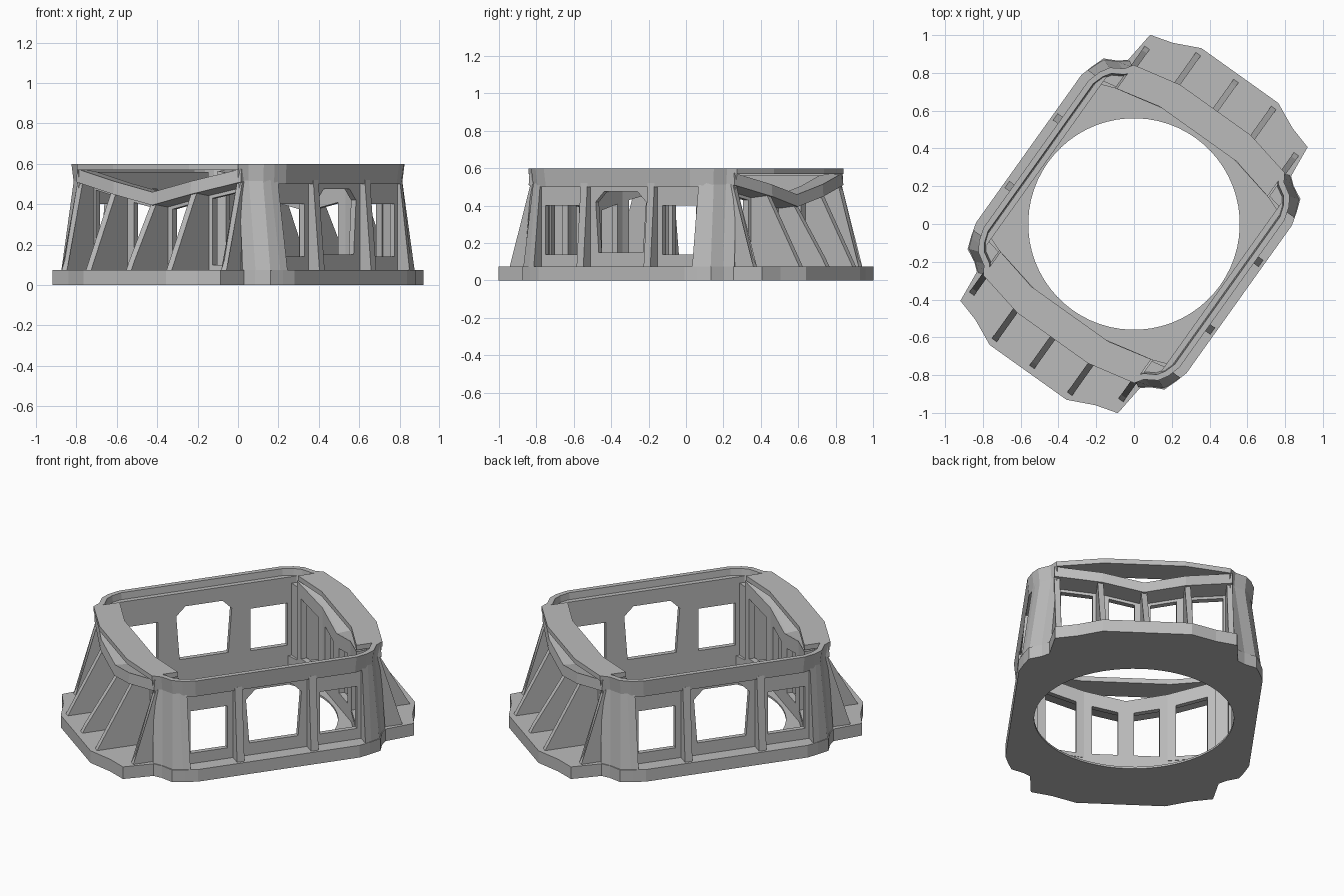
import bpy, bmesh, math
from mathutils import Vector

if "Cube" in bpy.data.objects:
    bpy.data.objects.remove(bpy.data.objects["Cube"])

TURN = math.radians(54.5)      # the long axis runs diagonally
FLOOR = 0.075                  # top of the base flange
TOP = 0.6

grey = bpy.data.materials.new("plain grey")
grey.use_nodes = True
grey.diffuse_color = (0.5, 0.5, 0.5, 1)
grey.node_tree.nodes["Principled BSDF"].inputs["Base Color"].default_value = (0.5, 0.5, 0.5, 1)


def finish(name, bm):
    bmesh.ops.recalc_face_normals(bm, faces=bm.faces)
    mesh = bpy.data.meshes.new(name)
    bm.to_mesh(mesh)
    bm.free()
    mesh.materials.append(grey)
    obj = bpy.data.objects.new(name, mesh)
    obj.rotation_euler.z = TURN
    bpy.context.collection.objects.link(obj)
    return obj


def loft(name, low, high):
    """Solid between two matching loops of 3D points."""
    bm = bmesh.new()
    a = [bm.verts.new(p) for p in low]
    b = [bm.verts.new(p) for p in high]
    n = len(a)
    bm.faces.new(a)
    bm.faces.new(b)
    for i in range(n):
        j = (i + 1) % n
        bm.faces.new((a[i], a[j], b[j], b[i]))
    bmesh.ops.triangulate(bm, faces=[f for f in bm.faces if len(f.verts) > 4])
    return finish(name, bm)


def at(points, z):
    return [(x, y, z) for x, y in points]


def pierced(name, loops, place, push):
    """Flat sheet with holes; the first loop is its outline."""
    bm = bmesh.new()
    edges = []
    for loop in loops:
        vs = [bm.verts.new(place(*p)) for p in loop]
        edges += [bm.edges.new((vs[i - 1], vs[i])) for i in range(len(vs))]
    bmesh.ops.triangle_fill(bm, edges=edges, use_beauty=True)
    bmesh.ops.dissolve_limit(bm, angle_limit=0.01, verts=[], edges=bm.edges[:])
    out = bmesh.ops.extrude_face_region(bm, geom=bm.faces[:], use_keep_orig=True)
    moved = [g for g in out["geom"] if isinstance(g, bmesh.types.BMVert)]
    bmesh.ops.translate(bm, verts=moved, vec=Vector(push))
    return finish(name, bm)


def around(quarter):
    """Mirror a quarter outline into a full loop."""
    back = quarter[::-1]
    return (quarter + [(-x, y) for x, y in back]
            + [(-x, -y) for x, y in quarter] + [(x, -y) for x, y in back])


# Base flange, with a thin floor plate around the round opening
flange = around([(0.965, 0.25), (0.9, 0.39), (0.865, 0.512), (0.69, 0.53), (0.655, 0.57),
                 (0.62, 0.64), (0.55, 0.665), (0.48, 0.685)])
well = around([(0.585, 0.25), (0.53, 0.49), (0.5, 0.57)])
hole = [(0.56 * math.cos(math.tau * i / 64), 0.56 * math.sin(math.tau * i / 64)) for i in range(64)]
pierced("base_flange", [flange, well], lambda x, y: (x, y, 0), (0, 0, FLOOR))
pierced("floor_plate", [well, hole], lambda x, y: (x, y, 0), (0, 0, 0.012))

for s in (1, -1):
    side = "left" if s > 0 else "right"

    # Long wall with two square windows and a clipped middle window
    window = [(0.275, 0.14), (0.495, 0.14), (0.495, 0.4), (0.275, 0.4)]
    middle = [(-0.145, 0.15), (0.145, 0.15), (0.165, 0.42), (0.11, 0.475), (-0.11, 0.475), (-0.165, 0.42)]
    outline = [(-0.55, FLOOR), (0.55, FLOOR), (0.55, 0.56), (-0.55, 0.56)]
    pierced(side + "_wall", [outline, window, [(-x, z) for x, z in window], middle],
            lambda x, z: (x, s * 0.57, z), (0, s * 0.03, 0))

    # Upright ribs beside the middle window
    for x in (-0.22, 0.22):
        prof = [(0.59, FLOOR), (0.668, FLOOR), (0.63, 0.52), (0.59, 0.52)]
        loft(side + "_wall_rib", [(x - 0.022, s * y, z) for y, z in prof],
             [(x + 0.022, s * y, z) for y, z in prof])

    # Rim band along the long side, wrapping both corners
    half = [(0.685, 0.49), (0.64, 0.52), (0.6, 0.585), (0.55, 0.615), (0.48, 0.637)]
    inner = [(0.655, 0.47), (0.615, 0.5), (0.58, 0.56), (0.54, 0.587), (0.48, 0.607)]
    line = half + [(-x, y) for x, y in half[::-1]]
    inside = inner + [(-x, y) for x, y in inner[::-1]]
    for i in range(len(line) - 1):
        quad = [line[i], line[i + 1], inside[i + 1], inside[i]]
        loft(side + "_rim", [(x * 0.985, s * y * 0.985, 0.5) for x, y in quad],
             [(x, s * y, TOP) for x, y in quad])

    # Ledge joining rim and wall
    ledge = [(-0.54, s * 0.58), (0.54, s * 0.58), (0.5, s * 0.615), (-0.5, s * 0.615)]
    loft(side + "_ledge", at(ledge, 0.5), at(ledge, 0.55))


# Heights and distances across the bowed ends
def dip(y):
    return 0.45 + 0.23 * abs(y)


def bow(y):
    return 0.62 - max(0, abs(y) - 0.235) * 0.22


def front_edge(y):
    return bow(y) + 0.115


for e in (1, -1):
    end = "back" if e > 0 else "front"

    # Crescent shelf on top of each end
    arc = [(0.685, 0.49), (0.742, 0.23)]
    cut = [(0.585, 0.25), (0.53, 0.49)]
    shelf = arc + [(x, -y) for x, y in arc[::-1]] + [(x, -y) for x, y in cut[::-1]] + cut
    shelf = [(e * x, y) for x, y in shelf]
    loft(end + "_shelf", at(shelf, 0.57), at(shelf, TOP))

    # End wall: a flat middle and two angled flanks, dipping to a shallow V
    for ys in ((-0.5, -0.235), (-0.235, 0, 0.235), (0.235, 0.5)):
        outline = [(ys[0], FLOOR), (ys[-1], FLOOR)] + [(y, dip(y)) for y in ys[::-1]]
        wins = []
        for a, b in zip(ys, ys[1:]):
            a, b = a + 0.045, b - 0.045
            wins.append([(a, 0.1), (b, 0.1), (b, dip(b) - 0.085), (a, dip(a) - 0.085)])
        pierced(end + "_wall", [outline] + wins, lambda y, z: (e * bow(y), y, z), (-e * 0.035, 0, 0))

        # V beam standing out from the wall
        for a, b in zip(ys, ys[1:]):
            def section(y):
                u, f, z = bow(y) - 0.02, front_edge(y), dip(y)
                return [(e * u, y, z - 0.07), (e * f, y, z - 0.055),
                        (e * (f - 0.005), y, z + 0.01), (e * u, y, z)]
            loft(end + "_v_beam", section(a), section(b))

    # Sloping ribs
    for y in (-0.485, -0.245, 0, 0.245, 0.485):
        foot = 0.8 if abs(y) > 0.4 else 0.93
        u, z = bow(y) - 0.02, dip(y) - 0.05
        prof = [(u, FLOOR), (foot, FLOOR), (foot - 0.025, 0.12), (front_edge(y) - 0.015, z), (u, z)]
        loft(end + "_rib", [(e * x, y - 0.016, h) for x, h in prof],
             [(e * x, y + 0.016, h) for x, h in prof])

    # Flared corner posts
    for s in (1, -1):
        low = [(0.52, 0.672), (0.56, 0.657), (0.615, 0.635), (0.65, 0.57), (0.69, 0.52),
               (0.66, 0.47), (0.54, 0.48), (0.52, 0.575)]
        high = [(0.52, 0.613), (0.56, 0.598), (0.593, 0.575), (0.63, 0.515), (0.672, 0.485),
                (0.64, 0.47), (0.54, 0.48), (0.52, 0.575)]
        loft(end + "_corner_post", [(e * x, s * y, FLOOR) for x, y in low],
             [(e * x, s * y, 0.52) for x, y in high])
